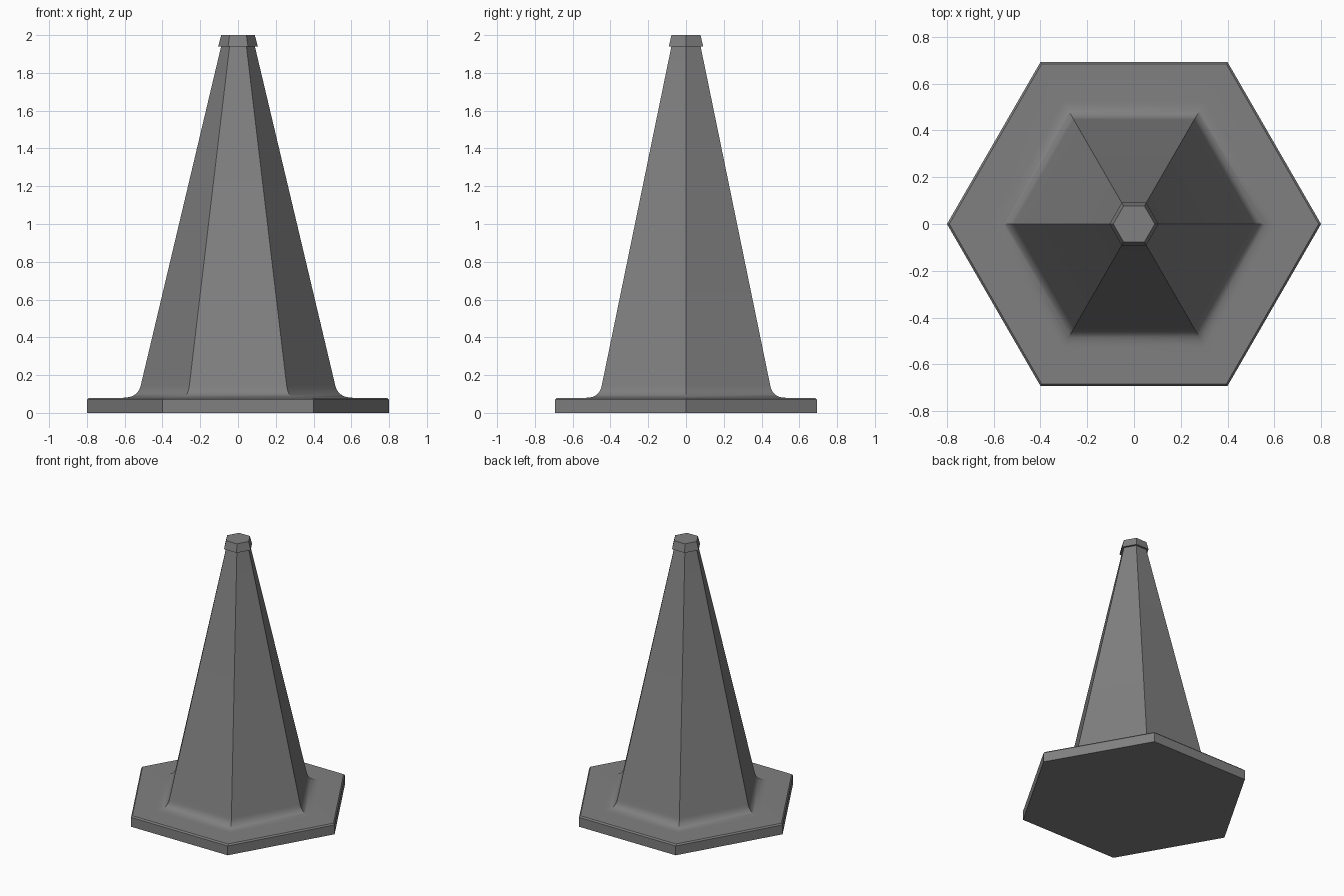
import bpy, bmesh, math

if "Cube" in bpy.data.objects:
    bpy.data.objects.remove(bpy.data.objects["Cube"], do_unlink=True)

SIDES = 6

grey = bpy.data.materials.new("plain_grey")
grey.use_nodes = True
colour = (0.216, 0.216, 0.216, 1)
grey.diffuse_color = colour
grey.node_tree.nodes["Principled BSDF"].inputs["Base Color"].default_value = colour


def hex_lathe(name, profile):
    """Closed six-sided solid from (corner radius, height) points, bottom to top."""
    bm = bmesh.new()
    rings = []
    for r, z in profile:
        angles = [math.tau * i / SIDES for i in range(SIDES)]
        rings.append([bm.verts.new((r * math.cos(a), r * math.sin(a), z)) for a in angles])
    for low, high in zip(rings, rings[1:]):
        for i in range(SIDES):
            j = (i + 1) % SIDES
            bm.faces.new((low[i], low[j], high[j], high[i]))
    bm.faces.new(rings[0][::-1])
    bm.faces.new(rings[-1])
    mesh = bpy.data.meshes.new(name)
    bm.to_mesh(mesh)
    bm.free()
    mesh.materials.append(grey)
    obj = bpy.data.objects.new(name, mesh)
    bpy.context.collection.objects.link(obj)
    bpy.ops.object.select_all(action="DESELECT")
    obj.select_set(True)
    bpy.context.view_layer.objects.active = obj
    bpy.ops.object.shade_smooth_by_angle(angle=math.radians(30))
    return obj


def fillet(start, corner, end, steps):
    """Quadratic curve easing from start to end around a corner."""
    points = []
    for k in range(steps + 1):
        t = k / steps
        points.append(tuple((1 - t) ** 2 * a + 2 * t * (1 - t) * b + t * t * c
                            for a, b, c in zip(start, corner, end)))
    return points


# Base plate with chamfered rim, flowing through a fillet into the tapered body
base = [(0.8, 0), (0.8, 0.07), (0.79, 0.08)]
foot = fillet((0.61, 0.08), (0.53, 0.08), (0.515, 0.145), 8)
hex_lathe("cone_body", base + foot + [(0.087, 1.95)])

# Flared collar on the tip
hex_lathe("top_collar", [(0.105, 1.94), (0.089, 2.0)])
